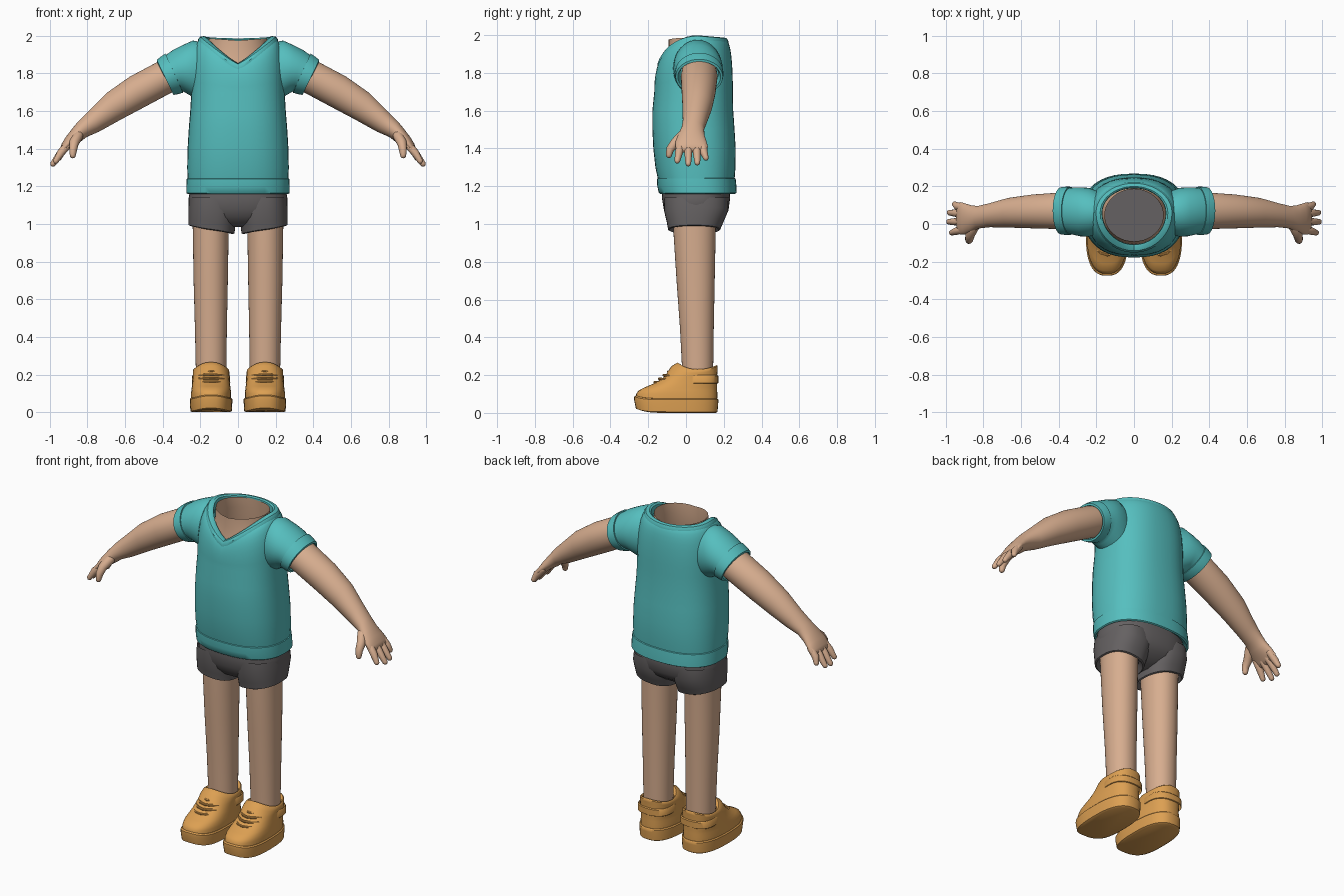
import bpy, bmesh, math
from mathutils import Vector

N = 40
ANG = [2 * math.pi * i / N for i in range(N)]


def material(name, rgb):
    m = bpy.data.materials.new(name)
    m.diffuse_color = (*rgb, 1)
    return m


TEAL = material("teal cloth", (0.092, 0.52, 0.52))
SKIN = material("skin", (0.68, 0.42, 0.275))
GREY = material("dark grey cloth", (0.13, 0.12, 0.122))
TAN = material("tan leather", (0.72, 0.35, 0.085))


def spow(v, p):
    return math.copysign(abs(v) ** p, v)


def plan(z, rx, y0, y1, cx=0.0, n=2.4, zf=None):
    """Horizontal rounded ring; zf(angle) adds a height offset."""
    return [Vector((cx + rx * spow(math.cos(a), 2 / n),
                    (y0 + y1) / 2 + (y1 - y0) / 2 * spow(math.sin(a), 2 / n),
                    z + (zf(a) if zf else 0))) for a in ANG]


def limb(tx, tz, bx, bz, y, ry):
    """Tilted oval ring between an upper and a lower point."""
    c, h = Vector(((tx + bx) / 2, y, (tz + bz) / 2)), Vector(((tx - bx) / 2, 0, (tz - bz) / 2))
    return [c + h * math.sin(a) + Vector((0, ry * math.cos(a), 0)) for a in ANG]


def rod(points, radii, sides=12):
    """Round rings along a path, with domed ends."""
    pts = [Vector(p) for p in points]
    d0, d1 = (pts[1] - pts[0]).normalized(), (pts[-1] - pts[-2]).normalized()
    st = []
    for k in (85, 60, 30):
        k = math.radians(k)
        st.append((pts[0] - d0 * radii[0] * math.sin(k), radii[0] * math.cos(k), d0))
    for i, p in enumerate(pts):
        d = (pts[min(i + 1, len(pts) - 1)] - pts[max(i - 1, 0)]).normalized()
        st.append((p, radii[i], d))
    for k in (30, 60, 85):
        k = math.radians(k)
        st.append((pts[-1] + d1 * radii[-1] * math.sin(k), radii[-1] * math.cos(k), d1))
    rings = []
    for p, r, d in st:
        u = d.cross(Vector((0.3, 0.9, 0.31))).normalized()
        v = d.cross(u)
        rings.append([p + r * (u * math.cos(a) + v * math.sin(a))
                      for a in (2 * math.pi * i / sides for i in range(sides))])
    return rings


def build(name, lofts, mat, caps=(False, False), mirror=False, angle=40):
    """Skin each list of rings into one smooth object."""
    bm = bmesh.new()
    for rings in lofts:
        vs = [[bm.verts.new(p) for p in r] for r in rings]
        n = len(rings[0])
        for a, b in zip(vs, vs[1:]):
            for i in range(n):
                bm.faces.new((a[i], a[(i + 1) % n], b[(i + 1) % n], b[i]))
        if caps[0]:
            bm.faces.new(vs[0])
        if caps[1]:
            bm.faces.new(vs[-1])
    bmesh.ops.recalc_face_normals(bm, faces=bm.faces)
    me = bpy.data.meshes.new(name)
    bm.to_mesh(me)
    bm.free()
    me.materials.append(mat)
    ob = bpy.data.objects.new(name, me)
    bpy.context.collection.objects.link(ob)
    bpy.ops.object.select_all(action='DESELECT')
    ob.select_set(True)
    bpy.context.view_layer.objects.active = ob
    bpy.ops.object.shade_smooth_by_angle(angle=math.radians(angle))
    if mirror:
        ob.modifiers.new("mirror", 'MIRROR').use_mirror_merge = False
    return ob


# V-neck outline, scaled about the neck centre
def neck(s=1.0, dz=0.0, front=0.2):
    out = []
    for a in ANG:
        c, si = math.cos(a), math.sin(a)
        z = 1.842 + 0.145 * abs(c) ** 1.15 if si < 0 else 1.987 - 0.012 * si
        out.append(Vector((0.2 * s * c, 0.06 + s * si * (front if si < 0 else 0.155), z + dz)))
    return out


# Shirt body: hanging tube that curves over the shoulders to the neckline
body = [plan(1.235, 0.268, -0.148, 0.257), plan(1.30, 0.27, -0.162, 0.262),
        plan(1.40, 0.268, -0.173, 0.263), plan(1.50, 0.262, -0.178, 0.257),
        plan(1.60, 0.254, -0.178, 0.25), plan(1.70, 0.248, -0.168, 0.248)]
low, top = body[-1], neck()
for k in range(1, 9):
    t = k / 8
    body.append([p * (1 - t) ** 2 + Vector((p.x, p.y, q.z - 0.03)) * 2 * t * (1 - t) + q * t * t
                 for p, q in zip(low, top)])
build("shirt_body", [body], TEAL)

# Shirt hem band
build("shirt_hem", [[plan(1.245, 0.262, -0.143, 0.252), plan(1.24, 0.273, -0.154, 0.263),
                     plan(1.20, 0.275, -0.152, 0.267), plan(1.165, 0.275, -0.144, 0.268),
                     plan(1.16, 0.268, -0.138, 0.26), plan(1.18, 0.25, -0.12, 0.235)]], TEAL)

# Collar band
build("collar", [[neck(1.06, -0.022), neck(1.06, -0.006), neck(1.01, 0.008),
                  neck(0.9, 0.012), neck(0.85, 0.006), neck(0.84, -0.035)]], TEAL)

# Sleeves and cuffs
build("sleeve", [[limb(.19, 1.965, .20, 1.66, .06, .115), limb(.24, 1.975, .24, 1.675, .062, .13),
                  limb(.30, 1.948, .275, 1.695, .065, .13), limb(.345, 1.925, .29, 1.703, .068, .126),
                  limb(.395, 1.89, .31, 1.703, .07, .12)]], TEAL, mirror=True)
build("sleeve_cuff", [[limb(.38, 1.89, .295, 1.71, .07, .115), limb(.386, 1.906, .292, 1.698, .07, .128),
                       limb(.41, 1.89, .318, 1.69, .07, .128), limb(.432, 1.872, .343, 1.686, .07, .125),
                       limb(.43, 1.86, .347, 1.697, .07, .113), limb(.39, 1.87, .32, 1.72, .07, .1)]],
      TEAL, mirror=True)

# Hollow skin torso, open at the neck
build("torso", [[plan(1.06, 0.2, -0.07, 0.17), plan(1.2, 0.235, -0.11, 0.21), plan(1.45, 0.235, -0.14, 0.225),
                 plan(1.70, 0.215, -0.13, 0.215), plan(1.83, 0.185, -0.10, 0.20, n=2.2),
                 plan(1.92, 0.16, -0.092, 0.19, n=2),
                 plan(1.975, 0.155, -0.092, 0.185, n=2, zf=lambda a: 0.012 * abs(math.cos(a)))]],
      SKIN, caps=(True, False))

# Arms down to the palms
build("arm", [[limb(.32, 1.90, .27, 1.74, .07, .09), limb(.43, 1.86, .35, 1.70, .07, .097),
               limb(.575, 1.783, .50, 1.62, .067, .09), limb(.70, 1.695, .63, 1.551, .06, .079),
               limb(.79, 1.605, .74, 1.49, .047, .064), limb(.85, 1.545, .805, 1.462, .036, .06),
               limb(.885, 1.502, .84, 1.435, .028, .07), limb(.917, 1.46, .875, 1.412, .027, .082),
               limb(.938, 1.425, .902, 1.393, .03, .086), limb(.946, 1.40, .922, 1.378, .031, .08),
               limb(.94, 1.384, .933, 1.378, .031, .065)]], SKIN, caps=(True, True), mirror=True)

# Fingers and thumb
fingers = [rod([(.905, y * .9 + .005, 1.42), (.94, y, 1.38), (tx, ty, tz)], [.021, .021, .015])
           for y, tx, ty, tz in ((-.037, .968, -.046, 1.335), (.012, .983, .012, 1.32),
                                 (.057, .98, .06, 1.325), (.094, .953, .105, 1.35))]
fingers.append(rod([(.85, -.015, 1.47), (.872, -.058, 1.43), (.876, -.085, 1.395), (.878, -.09, 1.365)],
                   [.028, .026, .021, .016]))
build("fingers", fingers, SKIN, caps=(True, True), mirror=True)

# Shorts: seat part and two flared leg openings
build("shorts_seat", [[plan(1.21, 0.25, -0.12, 0.225), plan(1.14, 0.262, -0.128, 0.234),
                       plan(1.08, 0.262, -0.118, 0.226), plan(1.04, 0.235, -0.1, 0.2),
                       plan(1.005, 0.16, -0.07, 0.15), plan(0.985, 0.05, -0.03, 0.1)]], GREY, caps=(True, True))


def tilt(a):
    return 0.022 * math.cos(a)


build("shorts_leg", [[plan(1.14, 0.127, -0.115, 0.222, 0.13), plan(1.07, 0.13, -0.116, 0.224, 0.133, zf=tilt),
                      plan(1.01, 0.125, -0.102, 0.198, 0.139, zf=tilt),
                      plan(0.972, 0.122, -0.095, 0.182, 0.141, zf=tilt),
                      plan(0.968, 0.114, -0.087, 0.174, 0.141, zf=tilt),
                      plan(1.0, 0.095, -0.07, 0.155, 0.143, zf=tilt)]], GREY, mirror=True)

# Legs
build("leg", [[plan(1.05, .097, -.07, .16, .145, 2.1), plan(.95, .095, -.066, .157, .145, 2.1),
               plan(.7, .091, -.05, .152, .145, 2.1), plan(.45, .085, -.032, .147, .144, 2.1),
               plan(.18, .08, -.018, .143, .143, 2.1)]], SKIN, caps=(True, True), mirror=True)


# Shoe sole with a slightly lifted toe
def rocker(a):
    return 0.016 * max(0, -math.sin(a)) ** 4


build("shoe_sole", [[plan(0.0, .1, -.245, .158, .143, 2.6, rocker), plan(.006, .11, -.265, .167, .143, 2.6, rocker),
                     plan(.055, .113, -.275, .171, .143, 2.6, rocker),
                     plan(.07, .113, -.274, .171, .143, 2.6, rocker),
                     plan(.076, .107, -.266, .166, .143, 2.6, rocker)]], TAN, caps=(True, True), mirror=True)


# Shoe upper: stacked outlines that step back from the toe to the ankle
def rim(a):
    s = math.sin(a)
    return 0.035 * max(0, -s) ** 2 + 0.022 * max(0, s) ** 2


upper = [plan(z, w, f, b, .143, 2.5) for z, w, f, b in (
    (.06, .106, -.266, .165), (.10, .107, -.264, .166), (.12, .104, -.25, .165), (.138, .102, -.212, .165),
    (.155, .1, -.172, .165), (.175, .098, -.138, .165), (.195, .097, -.11, .165))]
upper += [plan(.212, .097, -.078, .167, .143, 2.4, rim), plan(.226, .095, -.054, .168, .143, 2.3, rim),
          plan(.231, .09, -.044, .163, .143, 2.2, rim), plan(.224, .083, -.032, .152, .143, 2.1, rim),
          plan(.19, .076, -.015, .14, .143, 2.1)]
build("shoe_upper", [upper], TAN, caps=(True, True), mirror=True, angle=50)

# Heel patch and side overlay strips
build("shoe_overlay", [[plan(.155, .099, -.02, .166, .143, 2.5), plan(.158, .102, -.03, .171, .143, 2.5),
                        plan(.195, .1, -.03, .171, .143, 2.5), plan(.2, .096, -.02, .166, .143, 2.5)]],
      TAN, mirror=True)

# Laces bowed across the instep
laces = []
for k in range(5):
    y, z = -.168 + .024 * k, .158 + .0185 * k
    laces.append(rod([(.143 + .066 * u, y + .042 * u * u + .002, z + .004 * (1 - u * u))
                      for u in (-1, -.5, 0, .5, 1)], [.007] * 5, 8))
build("shoe_laces", laces, TAN, caps=(True, True), mirror=True)
